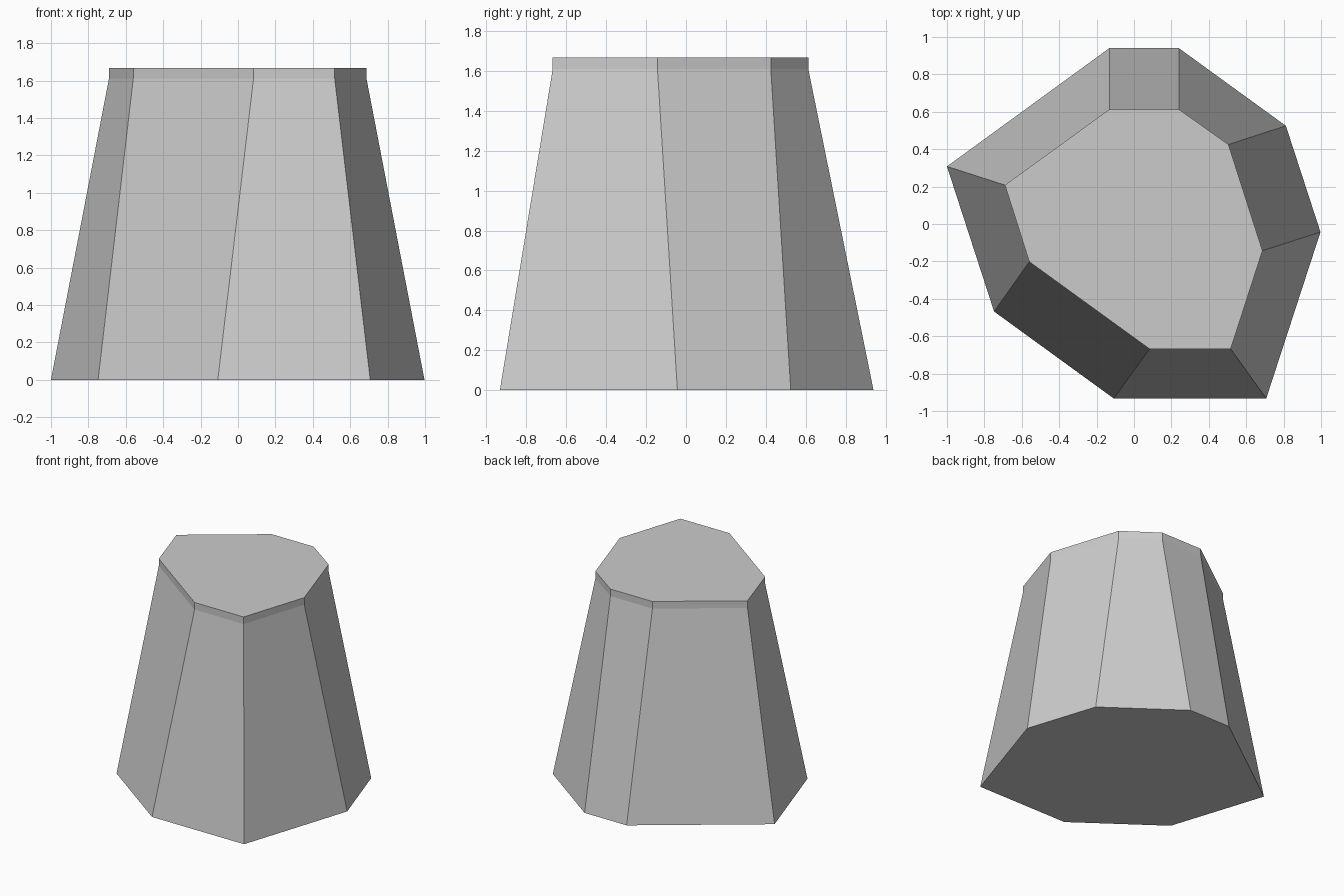
import bpy
import bmesh

cube = bpy.data.objects.get("Cube")
if cube:
    bpy.data.objects.remove(cube, do_unlink=True)

# One plain stone colour
stone = bpy.data.materials.new("stone_grey")
stone.use_nodes = True
grey = (0.6, 0.6, 0.6, 1.0)
stone.diffuse_color = grey
stone.node_tree.nodes["Principled BSDF"].inputs["Base Color"].default_value = grey

# Uneven eight-sided outlines, counter-clockwise from the right corner
base = [(-1, .308), (-.748, -.468), (-.108, -.933), (.707, -.933),
        (.997, -.043), (.812, .525), (.24, .94), (-.132, .94)]
crown = [(-.69, .208), (-.56, -.202), (.083, -.668), (.517, -.668),
         (.687, -.143), (.505, .425), (.24, .613), (-.132, .613)]

# Tapered body with a short upright rim
levels = [(base, 0), (crown, 1.61), (crown, 1.667)]
bm = bmesh.new()
rings = [[bm.verts.new((x, y, z)) for x, y in outline] for outline, z in levels]
for low, high in zip(rings, rings[1:]):
    for i in range(len(low)):
        j = (i + 1) % len(low)
        bm.faces.new((low[i], low[j], high[j], high[i]))

# Flat underside and top
bm.faces.new(rings[0][::-1])
bm.faces.new(rings[-1])
bmesh.ops.recalc_face_normals(bm, faces=bm.faces)

mesh = bpy.data.meshes.new("rock_pillar")
bm.to_mesh(mesh)
bm.free()
mesh.materials.append(stone)
bpy.context.collection.objects.link(bpy.data.objects.new("rock_pillar", mesh))
